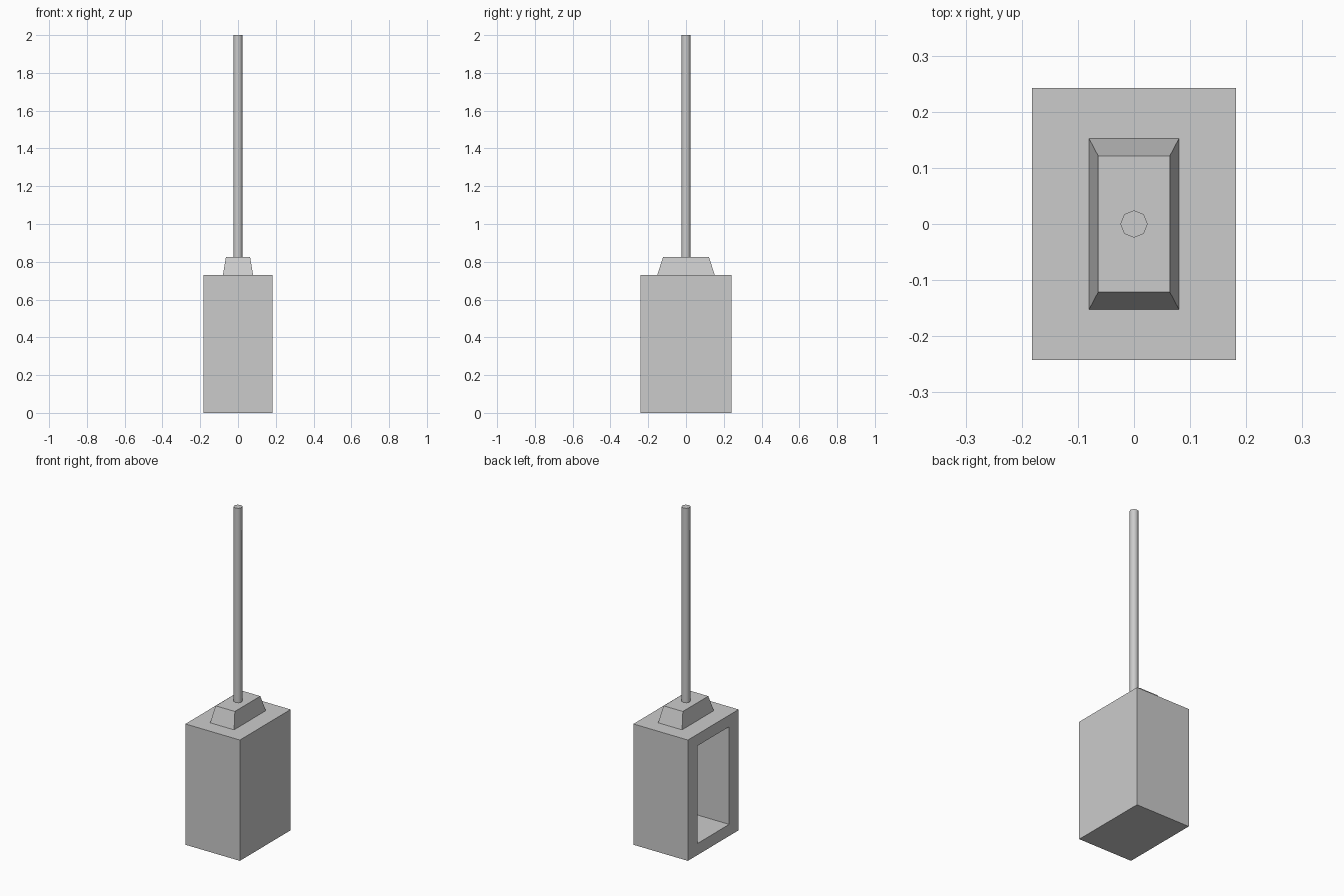
import bpy, bmesh
from math import radians

if "Cube" in bpy.data.objects:
    bpy.data.objects.remove(bpy.data.objects["Cube"])


def make_object(name, bm):
    bmesh.ops.recalc_face_normals(bm, faces=bm.faces)
    mesh = bpy.data.meshes.new(name)
    bm.to_mesh(mesh)
    bm.free()
    obj = bpy.data.objects.new(name, mesh)
    bpy.context.collection.objects.link(obj)
    return obj


def block(half_x, half_y, z0, z1, top_scale=(1, 1)):
    """Box between two heights, optionally narrowed at the top."""
    bm = bmesh.new()
    bmesh.ops.create_cube(bm, size=2)
    for v in bm.verts:
        top = v.co.z > 0
        sx, sy = top_scale if top else (1, 1)
        v.co = (v.co.x * half_x * sx, v.co.y * half_y * sy, z1 if top else z0)
    return bm


# Cabinet with a deep recess in its left side
HX, HY, H = 0.182, 0.242, 0.73
bm = block(HX, HY, 0, H)
side = min(bm.faces, key=lambda f: f.calc_center_median().x)
bmesh.ops.inset_individual(bm, faces=[side], thickness=0.08)
for v in side.verts:
    v.co.y = 0.152 if v.co.y > 0 else -0.152
    v.co.z = H - 0.07 if v.co.z > H / 2 else 0.07
result = bmesh.ops.extrude_discrete_faces(bm, faces=[side])
bmesh.ops.translate(bm, verts=result["faces"][0].verts, vec=(0.29, 0, 0))
make_object("cabinet", bm)

# Tapered plinth on top
make_object("plinth", block(0.08, 0.152, H, 0.825, (0.8, 0.8)))

# Eight-sided post
bpy.ops.mesh.primitive_cylinder_add(vertices=8, radius=0.0245, depth=1.175,
                                    location=(0, 0, 0.825 + 1.175 / 2))
post = bpy.context.object
post.name = "post"
bpy.ops.object.shade_smooth_by_angle(angle=radians(50))
